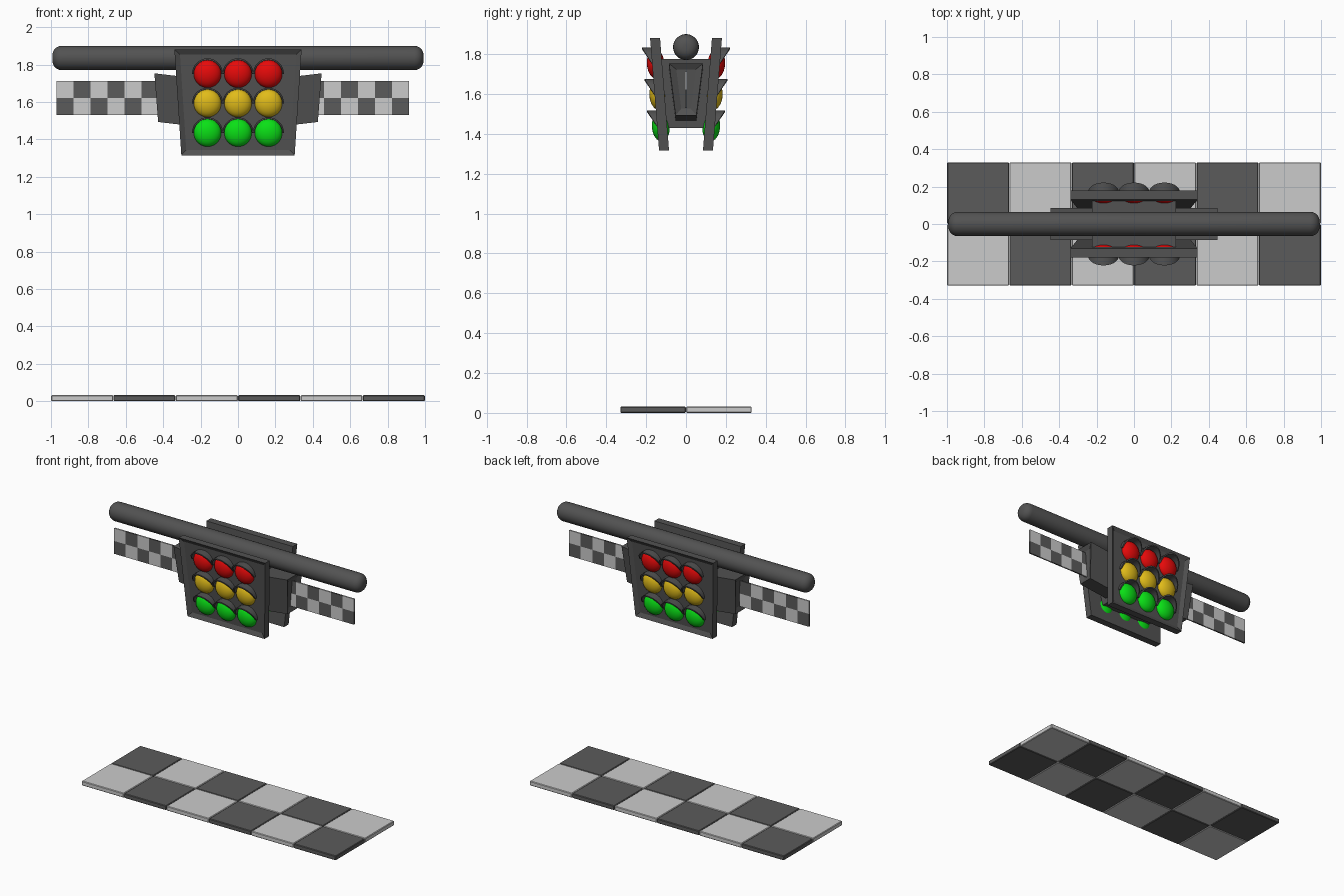
import bpy, bmesh, math
from mathutils import Vector, Matrix

if "Cube" in bpy.data.objects:
    bpy.data.objects.remove(bpy.data.objects["Cube"])


def material(name, color):
    m = bpy.data.materials.new(name)
    m.use_nodes = True
    m.diffuse_color = (*color, 1)
    m.node_tree.nodes["Principled BSDF"].inputs["Base Color"].default_value = (*color, 1)
    return m


GREY = material("dark grey metal", (0.085, 0.085, 0.085))
DARK = material("dark check", (0.105, 0.105, 0.105))
LIGHT = material("light check", (0.6, 0.6, 0.6))
RED = material("red lamp", (0.8, 0.003, 0.003))
YELLOW = material("yellow lamp", (0.75, 0.5, 0.01))
GREEN = material("green lamp", (0.003, 0.75, 0.008))


def finish(bm, name, mats, smooth=False):
    bmesh.ops.recalc_face_normals(bm, faces=bm.faces[:])
    me = bpy.data.meshes.new(name)
    bm.to_mesh(me)
    bm.free()
    ob = bpy.data.objects.new(name, me)
    bpy.context.collection.objects.link(ob)
    for m in mats:
        me.materials.append(m)
    if smooth:
        bpy.ops.object.select_all(action="DESELECT")
        bpy.context.view_layer.objects.active = ob
        ob.select_set(True)
        bpy.ops.object.shade_smooth_by_angle(angle=math.radians(40))
    return ob


def add_box(bm, lo, hi, index=0):
    lo, hi = Vector(lo), Vector(hi)
    mat = Matrix.Translation((lo + hi) / 2) @ Matrix.Diagonal((*(hi - lo), 1))
    vs = bmesh.ops.create_cube(bm, size=1, matrix=mat)["verts"]
    for f in {f for v in vs for f in v.link_faces}:
        f.material_index = index


def block(name, outer, inner, rim=0, depth=0):
    """Solid between two four-cornered loops, with an optional recess in the outer one."""
    bm = bmesh.new()
    a = [bm.verts.new(p) for p in outer]
    b = [bm.verts.new(p) for p in inner]
    face = bm.faces.new(a)
    bm.faces.new(b[::-1])
    for i in range(4):
        j = (i + 1) % 4
        bm.faces.new((a[j], a[i], b[i], b[j]))
    bmesh.ops.recalc_face_normals(bm, faces=bm.faces[:])
    if rim:
        bmesh.ops.inset_region(bm, faces=[face], thickness=rim, use_even_offset=True)
        bmesh.ops.translate(bm, verts=face.verts[:], vec=-face.normal * depth)
    return finish(bm, name, [GREY])


# Chequered floor strip
bm = bmesh.new()
for i in range(6):
    for j in range(2):
        x, y = -1 + i / 3, (j - 1) * 0.33
        add_box(bm, (x + 0.001, y + 0.001, 0), (x + 0.332, y + 0.329, 0.032), (i + j + 1) % 2)
strip = finish(bm, "floor_strip", [DARK, LIGHT])
bev = strip.modifiers.new("soft_edges", "BEVEL")
bev.width, bev.segments = 0.004, 1

# Overhead pole with rounded ends
bm = bmesh.new()
bmesh.ops.create_cone(bm, cap_ends=True, segments=32, radius1=0.065, radius2=0.065, depth=1.985,
                      matrix=Matrix.Translation((0, 0, 1.835)) @ Matrix.Rotation(math.pi / 2, 4, "Y"))
ends = [e for e in bm.edges if abs(e.verts[0].co.x - e.verts[1].co.x) < 0.01]
bmesh.ops.bevel(bm, geom=ends, offset=0.05, segments=5, profile=0.5, affect="EDGES")
finish(bm, "overhead_pole", [GREY], smooth=True)

# Central housing
TOP, BOTTOM = 1.88, 1.315


def rect(hx, hy, z):
    return [(-hx, -hy, z), (hx, -hy, z), (hx, hy, z), (-hx, hy, z)]


block("housing", rect(0.225, 0.13, 1.775), rect(0.2, 0.095, 1.43))


def face_y(z):
    """Distance of the sloping lamp panel from the centre plane."""
    return 0.135 + (z - BOTTOM) * 0.08


def add_hood(bm, side, x0, z0, steps=14):
    """Half-round visor, longest at its crown."""
    rings = []
    for k in range(steps + 1):
        t = math.pi * k / steps
        ring = []
        for r, front in ((0.074, 1), (0.083, 1), (0.083, 0), (0.074, 0)):
            z = z0 + r * math.sin(t)
            y = face_y(z) + (0.045 * math.sin(t) if front else -0.03)
            ring.append(bm.verts.new((x0 + r * math.cos(t), side * y, z)))
        rings.append(ring)
    for a, b in zip(rings, rings[1:]):
        for i in range(4):
            j = (i + 1) % 4
            bm.faces.new((a[i], a[j], b[j], b[i]))
    bm.faces.new(rings[0])
    bm.faces.new(rings[-1][::-1])


# Lamp panels, lamps and hoods, front and back
for side, label in ((-1, "front"), (1, "back")):
    def loop(inset):
        return [(x, side * (face_y(z) - inset), z) for x, z in
                ((-0.34, TOP), (0.34, TOP), (0.303, BOTTOM), (-0.303, BOTTOM))]
    block(label + "_panel", loop(0), loop(0.05), rim=0.028, depth=0.015)

    hoods = bmesh.new()
    for color, mat, z in (("red", RED, 1.75), ("yellow", YELLOW, 1.593), ("green", GREEN, 1.435)):
        lamps = bmesh.new()
        for x in (-0.163, 0, 0.163):
            place = (Matrix.Translation((x, side * (face_y(z) - 0.018), z))
                     @ Matrix.Rotation(side * -0.08, 4, "X") @ Matrix.Diagonal((1, 0.6, 1, 1)))
            bmesh.ops.create_uvsphere(lamps, u_segments=24, v_segments=16, radius=0.074, matrix=place)
            add_hood(hoods, side, x, z)
        finish(lamps, f"{label}_{color}_lamps", [mat], smooth=True)
    finish(hoods, label + "_hoods", [GREY], smooth=True)

# Tilted side arms and chequered banners
CELL = 0.091
for side, label, tip in ((1, "left", 0.915), (-1, "right", 0.97)):
    def end(x, top, bottom, lean):
        return [(side * x, -0.085, top), (side * x, 0.085, top),
                (side * (x - lean), 0.052, bottom), (side * (x - lean), -0.052, bottom)]
    block(label + "_arm", end(0.447, 1.753, 1.493, 0.02), end(0.21, 1.725, 1.465, 0.02),
          rim=0.032, depth=0.015)

    bm = bmesh.new()
    for i in range(6):
        for row in range(2):
            outer = tip - i * CELL
            inner = max(outer - CELL, 0.4)
            lo, hi = sorted((side * outer, side * inner))
            z = 1.53 + row * CELL
            tone = (i + row + (side < 0)) % 2
            add_box(bm, (lo, -0.005, z), (hi, 0.005, z + CELL), 1 - tone if side < 0 else tone)
    banner = finish(bm, label + "_banner", [DARK, LIGHT])
